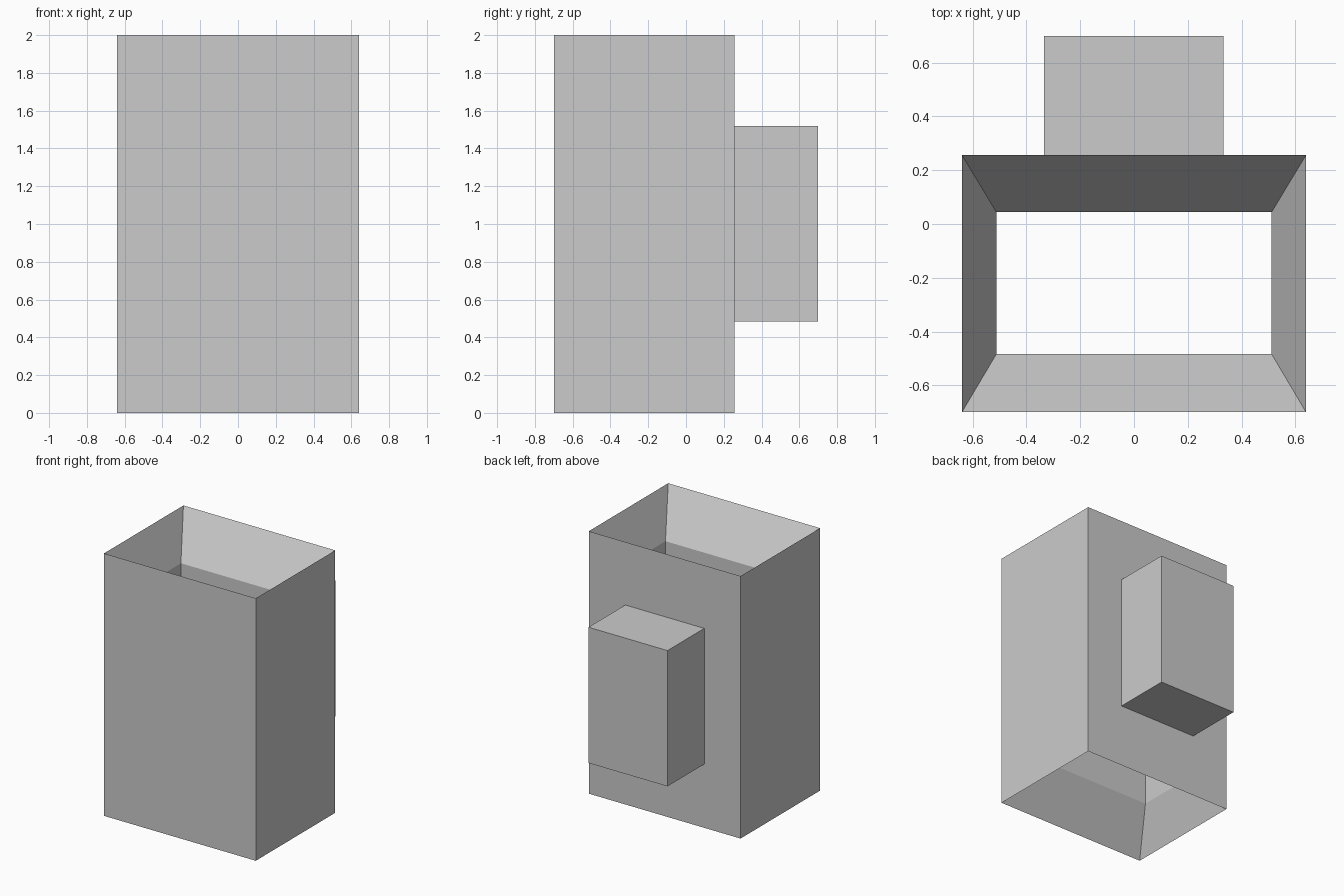
import bpy, bmesh

if "Cube" in bpy.data.objects:
    bpy.data.objects.remove(bpy.data.objects["Cube"])


def make_object(name, bm):
    bmesh.ops.recalc_face_normals(bm, faces=bm.faces[:])
    mesh = bpy.data.meshes.new(name)
    bm.to_mesh(mesh)
    bm.free()
    obj = bpy.data.objects.new(name, mesh)
    bpy.context.collection.objects.link(obj)
    return obj


def add_box(name, x0, x1, y0, y1, z0, z1):
    bm = bmesh.new()
    bmesh.ops.create_cube(bm, size=1)
    for v in bm.verts:
        v.co = ((x0 + x1) / 2 + v.co.x * (x1 - x0),
                (y0 + y1) / 2 + v.co.y * (y1 - y0),
                (z0 + z1) / 2 + v.co.z * (z1 - z0))
    return make_object(name, bm)


def add_sleeve(name, sections):
    """Closed hollow sleeve: rectangular sections joined in a cycle."""
    bm = bmesh.new()
    loops = []
    for hx, y0, y1, z in sections:
        corners = [(-hx, y0), (hx, y0), (hx, y1), (-hx, y1)]
        loops.append([bm.verts.new((x, y, z)) for x, y in corners])
    for a, b in zip(loops, loops[1:] + loops[:1]):
        for i in range(4):
            j = (i + 1) % 4
            bm.faces.new((a[i], a[j], b[j], b[i]))
    return make_object(name, bm)


# Sleeve: straight outside, flared at both mouths, straight throat inside
outer = (0.64, -0.70, 0.257)
throat = (0.512, -0.484, 0.044)
add_sleeve("sleeve", [
    (*outer, 0.0),
    (*outer, 2.0),
    (*throat, 1.675),
    (*throat, 0.325),
])

# Mounting block on the back
add_box("back_block", -0.334, 0.332, 0.257, 0.70, 0.485, 1.52)
